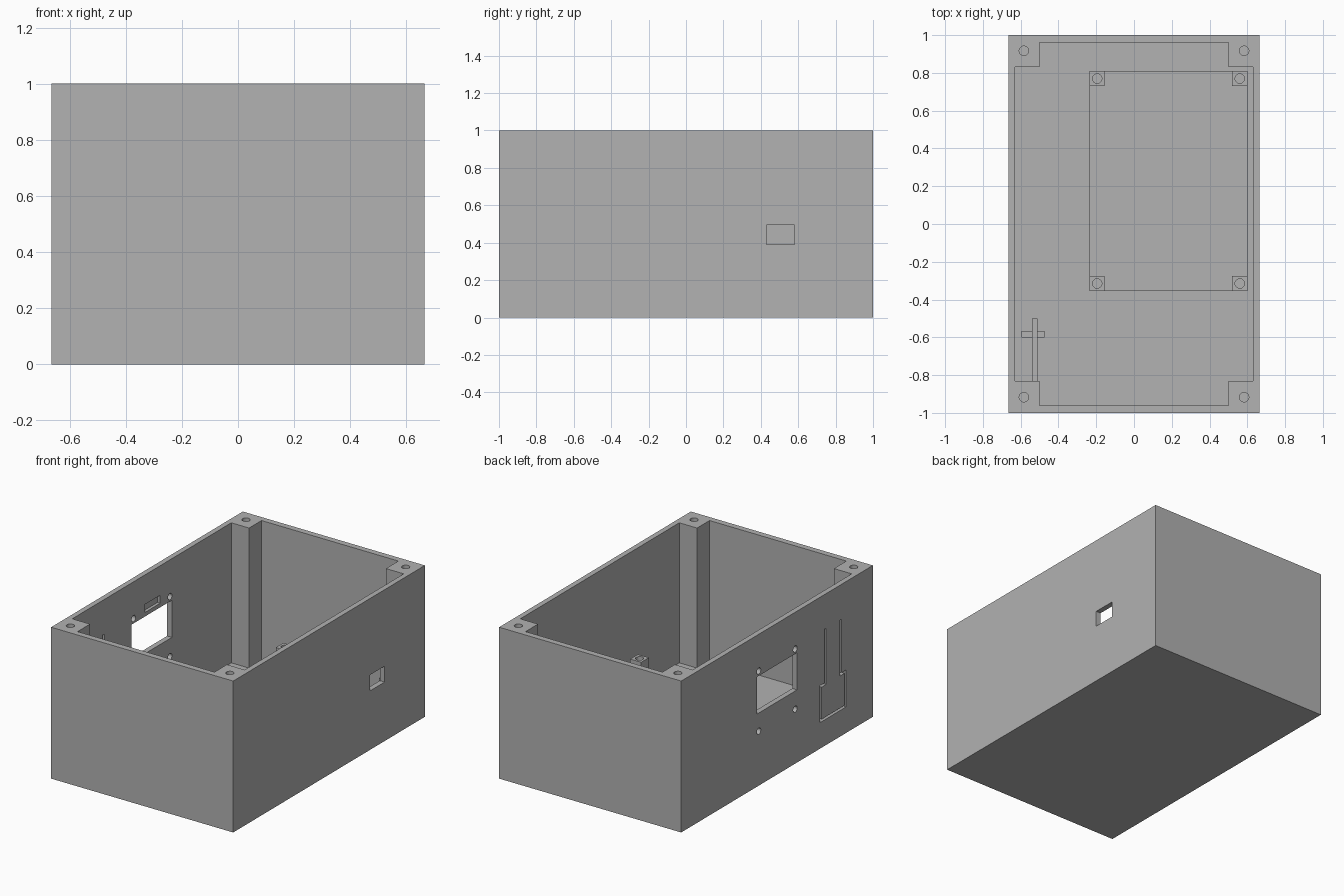
import bpy, bmesh, math
from mathutils import Matrix, Vector

default = bpy.data.objects.get("Cube")
if default:
    bpy.data.objects.remove(default, do_unlink=True)

HX, HY, HZ = 0.665, 1.0, 1.0      # half width, half depth, height
IX, IY, FLOOR = 0.63, 0.96, 0.075  # inner faces and floor level
PX, PY = 0.50, 0.83               # inner faces of the corner posts

grey = bpy.data.materials.new("light_grey_plastic")
grey.use_nodes = True
colour = (0.445, 0.445, 0.445, 1)
grey.diffuse_color = colour
grey.node_tree.nodes["Principled BSDF"].inputs["Base Color"].default_value = colour


def finish(name, bm):
    bmesh.ops.recalc_face_normals(bm, faces=bm.faces)
    mesh = bpy.data.meshes.new(name)
    bm.to_mesh(mesh)
    bm.free()
    mesh.materials.append(grey)
    obj = bpy.data.objects.new(name, mesh)
    bpy.context.collection.objects.link(obj)
    return obj


def box(name, x, y, z):
    """Box from (low, high) pairs."""
    bm = bmesh.new()
    bmesh.ops.create_cube(bm, size=1)
    for v in bm.verts:
        v.co = Vector([lo + (c + 0.5) * (hi - lo) for c, (lo, hi) in zip(v.co, (x, y, z))])
    return finish(name, bm)


def rod(centre, radius, length, axis="Z"):
    bm = bmesh.new()
    turn = Matrix.Rotation(math.pi / 2, 4, "Y") if axis == "X" else Matrix()
    bmesh.ops.create_cone(bm, cap_ends=True, segments=32, radius1=radius, radius2=radius,
                          depth=length, matrix=Matrix.Translation(centre) @ turn)
    return finish("hole_cutter", bm)


def prism(name, outline, z0, z1):
    bm = bmesh.new()
    face = bm.faces.new([bm.verts.new((x, y, z0)) for x, y in outline])
    top = bmesh.ops.extrude_face_region(bm, geom=[face])["geom"]
    bmesh.ops.translate(bm, vec=(0, 0, z1 - z0),
                        verts=[g for g in top if isinstance(g, bmesh.types.BMVert)])
    return finish(name, bm)


def cut(obj, cutters):
    """Subtract every cutter, bake the result and remove the cutters."""
    for c in cutters:
        mod = obj.modifiers.new("cut", "BOOLEAN")
        mod.operation, mod.solver, mod.object = "DIFFERENCE", "EXACT", c
        c.hide_render = True
    bpy.context.view_layer.update()
    graph = bpy.context.evaluated_depsgraph_get()
    mesh = bpy.data.meshes.new_from_object(obj.evaluated_get(graph))
    obj.modifiers.clear()
    obj.data = mesh
    for c in cutters:
        bpy.data.objects.remove(c, do_unlink=True)


# Open box with four full-height corner posts
case = box("case_shell", (-HX, HX), (-HY, HY), (0, HZ))
quarter = [(IX, PY), (PX, PY), (PX, IY)]
outline = []
for sx, sy in ((1, 1), (-1, 1), (-1, -1), (1, -1)):
    corner = [(sx * x, sy * y) for x, y in quarter]
    outline += corner if sx * sy > 0 else corner[::-1]
cutters = [prism("cavity_cutter", outline, FLOOR, HZ + 0.1)]

# Lid screw holes in the posts
for sx in (-1, 1):
    for sy in (-1, 1):
        cutters.append(rod((sx * 0.583, sy * 0.917, HZ), 0.025, 0.5))

# Cable opening on one side; display window and its screw holes on the other
WALL = (-0.7, -0.6)
cutters.append(box("port_cutter", (0.6, 0.7), (0.43, 0.58), (0.39, 0.495)))
cutters.append(box("window_cutter", WALL, (-0.21, 0.21), (0.48, 0.725)))
for y in (-0.19, 0.19):
    for z in (0.36, 0.757):
        cutters.append(rod((-0.65, y, z), 0.021, 0.1, "X"))

# Shallow pocket inside, above the window
cutters.append(box("pocket_cutter", (-0.65, -0.6), (-0.07, 0.087), (0.752, 0.805)))

# Slot around the flexible push button: stem, shoulder, side, bottom
BY, GAP = -0.585, 0.016
for s in (-1, 1):
    def side(a, b):
        return tuple(sorted((BY + s * a, BY + s * b)))
    cutters += [
        box("stem_cutter", WALL, side(0.073, 0.073 + GAP), (0.40, 0.77)),
        box("shoulder_cutter", WALL, side(0.073, 0.137), (0.40, 0.40 + GAP)),
        box("side_cutter", WALL, side(0.137 - GAP, 0.137), (0.172, 0.40 + GAP)),
    ]
cutters.append(box("bottom_cutter", WALL, (BY - 0.137, BY + 0.137), (0.172, 0.172 + GAP)))
cut(case, cutters)

# Raised board base with a drilled standoff at each corner
box("board_base", (-0.235, 0.60), (-0.355, 0.81), (FLOOR - 0.01, FLOOR + 0.03))
for side_name, x in (("right", -0.195), ("left", 0.56)):
    for end_name, y in (("front", -0.315), ("back", 0.77)):
        post = box(f"standoff_{end_name}_{side_name}", (x - 0.04, x + 0.04),
                   (y - 0.04, y + 0.04), (FLOOR, 0.32))
        cut(post, [rod((x, y, 0.32), 0.025, 0.3)])

# Crossed ribs holding the switch behind the push button
box("switch_rib", (-0.54, -0.51), (-0.84, -0.50), (FLOOR - 0.01, 0.40))
box("switch_cross_rib", (-0.595, -0.475), (-0.60, -0.567), (FLOOR - 0.01, 0.30))
